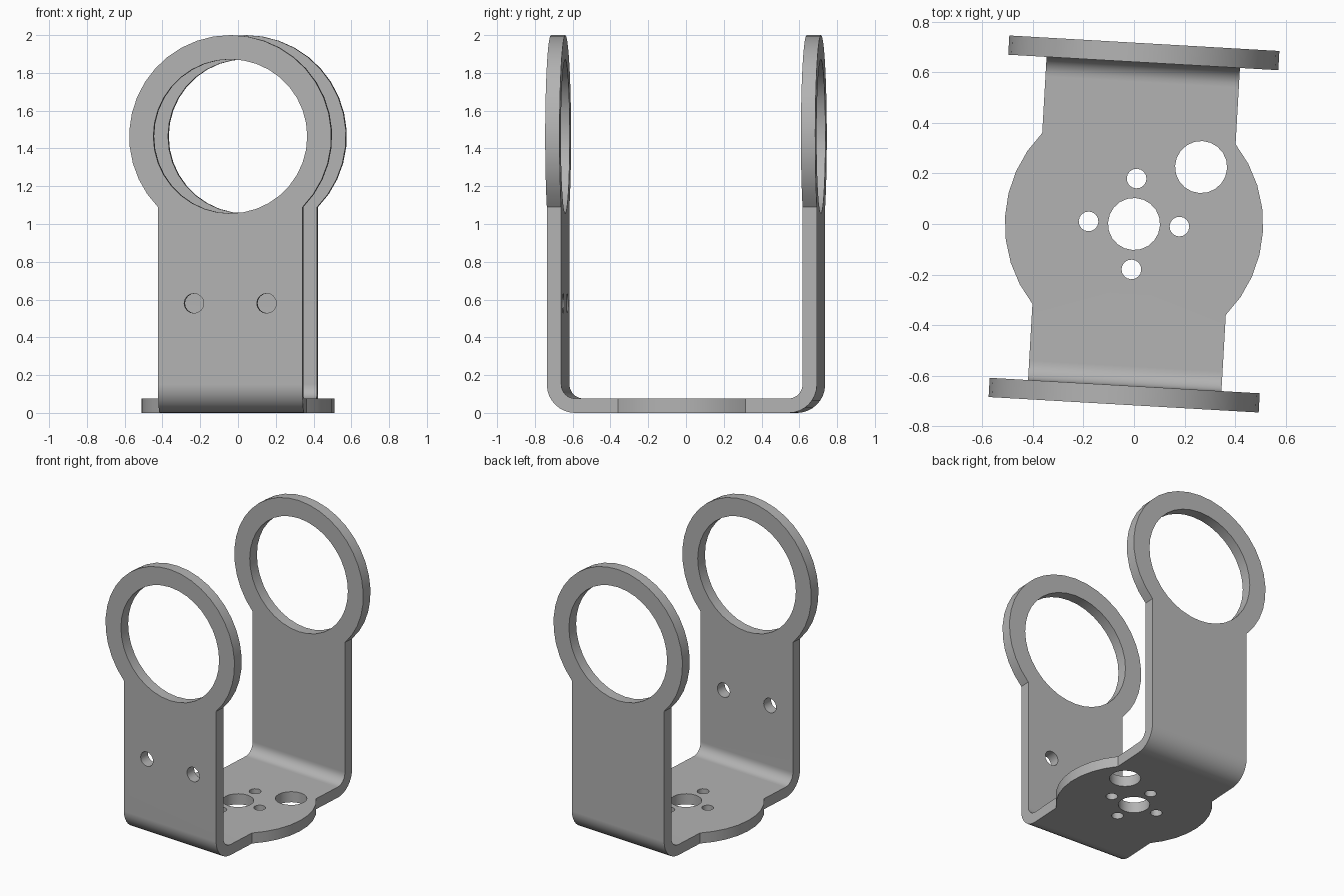
import bpy, bmesh
from math import sin, cos, pi, sqrt, atan2, radians
from mathutils import Vector, Matrix

cube = bpy.data.objects.get("Cube")
if cube:
    bpy.data.objects.remove(cube)

THICK = 0.076      # sheet thickness
HALF_W = 0.383     # half width of the strap
REACH = 0.716      # centre to outer face of each arm
BEND = 0.15        # outer bend radius
RING_R, RING_Z, BORE_R = 0.536, 1.464, 0.408
DISC_R = 0.511


def arc(cx, cy, r, a0, a1, steps):
    return [(cx + r * cos(a0 + (a1 - a0) * i / steps),
             cy + r * sin(a0 + (a1 - a0) * i / steps)) for i in range(steps + 1)]


def hole(cx, cy, r, steps):
    return arc(cx, cy, r, 0, 2 * pi, steps)[:-1]


def add_sheet(bm, loops, place):
    """Fill an outline with holes; place maps 2D points into space."""
    edges = []
    for loop in loops:
        vs = [bm.verts.new(place(u, v)) for u, v in loop]
        edges += [bm.edges.new((vs[i - 1], vs[i])) for i in range(len(vs))]
    bmesh.ops.triangle_fill(bm, edges=edges, use_beauty=True)


bm = bmesh.new()

# Base plate: strap with a round bulge on each side, and its holes
flat = REACH - BEND
a = atan2(sqrt(DISC_R ** 2 - HALF_W ** 2), HALF_W)
base = [(HALF_W, -flat)] + arc(0, 0, DISC_R, -a, a, 8) + [(HALF_W, flat)]
base += [(-x, -y) for x, y in base]
holes = [hole(0, 0, 0.103, 20), hole(0.252, 0.24, 0.103, 20)]
holes += [hole(0.18 * cos(k * pi / 2), 0.18 * sin(k * pi / 2), 0.039, 16) for k in range(4)]
add_sheet(bm, [base] + holes, lambda u, v: (u, v, 0))

# Arms: strap ending in a large ring; only the front arm has screw holes
drop = atan2(sqrt(RING_R ** 2 - HALF_W ** 2), HALF_W)
arm = [(-HALF_W, BEND), (HALF_W, BEND)] + arc(0, RING_Z, RING_R, -drop, pi + drop, 28)
bore = hole(0, RING_Z, BORE_R, 36)
screws = [hole(x, 0.58, 0.052, 16) for x in (-0.1925, 0.1925)]
for side, extra in ((-1, screws), (1, [])):
    add_sheet(bm, [arm, bore] + extra, lambda u, v: (u, side * REACH, v))
    # Rounded bend between base and arm
    rows = [[bm.verts.new((x, side * y, z)) for x in (-HALF_W, HALF_W)]
            for y, z in arc(flat, BEND, BEND, -pi / 2, 0, 8)]
    for r0, r1 in zip(rows, rows[1:]):
        bm.faces.new((r0[0], r0[1], r1[1], r1[0]))

# Join the pieces and face everything outward
bmesh.ops.remove_doubles(bm, verts=bm.verts, dist=0.0005)
bm.normal_update()
for f in bm.faces:
    c = f.calc_center_median()
    if f.normal.dot(c - Vector((0, 0, max(1, c.z)))) < 0:
        f.normal_flip()
bm.transform(Matrix.Rotation(radians(-3.28), 4, 'Z'))

mesh = bpy.data.meshes.new("bracket")
bm.to_mesh(mesh)
bm.free()
bracket = bpy.data.objects.new("bracket", mesh)
bpy.context.collection.objects.link(bracket)

# Material
grey = bpy.data.materials.new("grey metal")
grey.use_nodes = True
colour = (0.45, 0.45, 0.45, 1)
grey.diffuse_color = colour
grey.node_tree.nodes["Principled BSDF"].inputs["Base Color"].default_value = colour
mesh.materials.append(grey)

# Thickness and shading
for o in bpy.context.selected_objects:
    o.select_set(False)
bracket.select_set(True)
bpy.context.view_layer.objects.active = bracket
solid = bracket.modifiers.new("thickness", 'SOLIDIFY')
solid.thickness = THICK
solid.offset = -1
solid.use_even_offset = True
bpy.ops.object.modifier_apply(modifier=solid.name)
bpy.ops.object.shade_smooth_by_angle(angle=radians(30))
weighted = bracket.modifiers.new("clean shading", 'WEIGHTED_NORMAL')
weighted.keep_sharp = True
